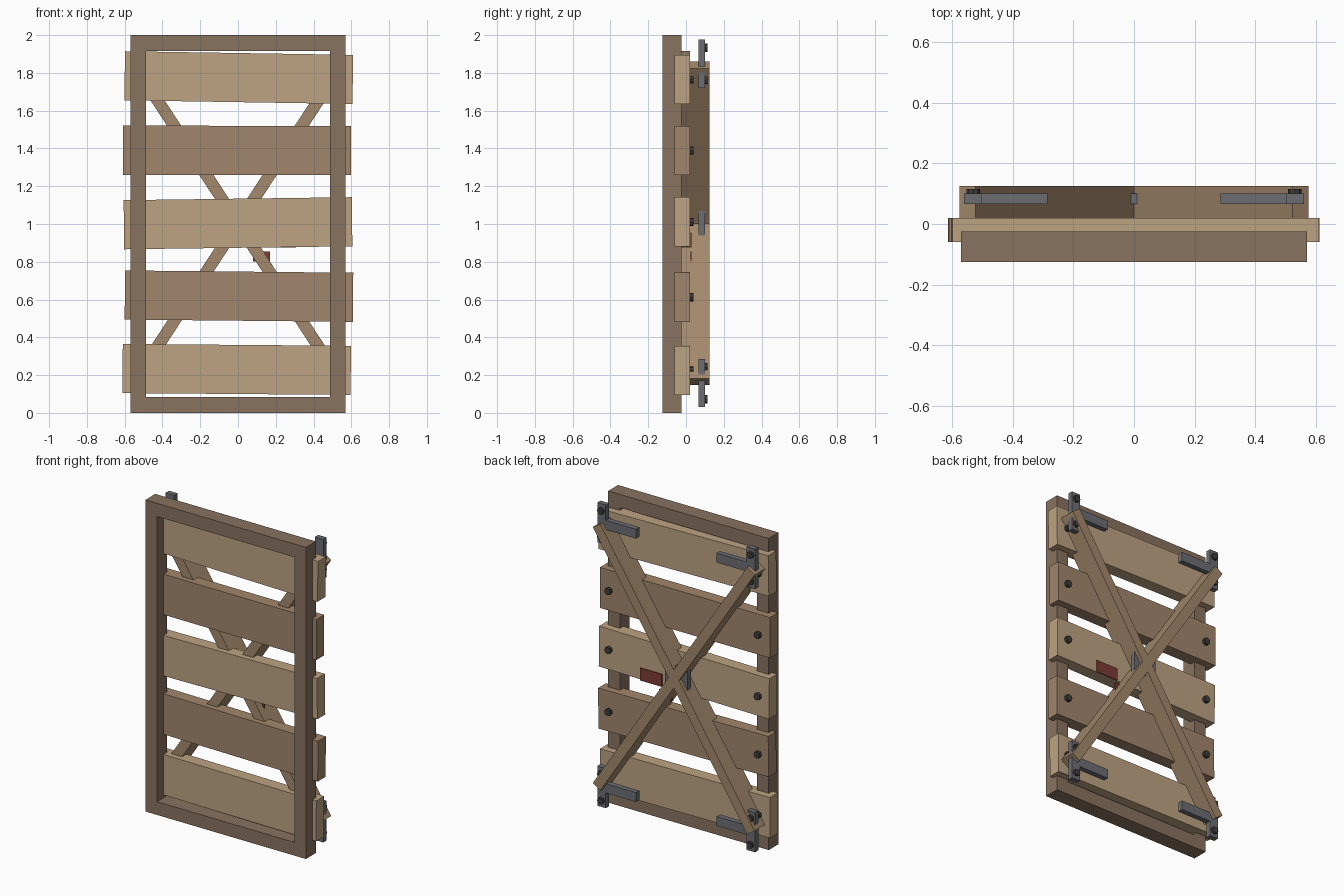
import bpy, bmesh
from math import atan2, radians, pi
from mathutils import Matrix

if "Cube" in bpy.data.objects:
    bpy.data.objects.remove(bpy.data.objects["Cube"])


def material(name, rgb):
    m = bpy.data.materials.new(name)
    m.diffuse_color = (*rgb, 1)
    m.use_nodes = True
    m.node_tree.nodes["Principled BSDF"].inputs["Base Color"].default_value = m.diffuse_color
    return m


FRAME = material("frame_wood", (0.25, 0.17, 0.115))
LIGHT = material("light_wood", (0.51, 0.37, 0.225))
DARK = material("dark_wood", (0.36, 0.24, 0.15))
BRACE = material("brace_wood", (0.37, 0.25, 0.15))
STEEL = material("steel", (0.15, 0.155, 0.17))
BOLT = material("bolt_iron", (0.05, 0.047, 0.045))
RED = material("red_tag", (0.2, 0.045, 0.035))


def finish(name, bm, mat):
    bmesh.ops.recalc_face_normals(bm, faces=bm.faces)
    me = bpy.data.meshes.new(name)
    bm.to_mesh(me)
    bm.free()
    me.materials.append(mat)
    ob = bpy.data.objects.new(name, me)
    bpy.context.collection.objects.link(ob)
    return ob


def box(name, centre, size, mat, tilt=0):
    """Box turned by tilt in the front (x-z) plane, anticlockwise."""
    bm = bmesh.new()
    bmesh.ops.create_cube(bm, size=1, matrix=Matrix.Diagonal((*size, 1)))
    ob = finish(name, bm, mat)
    ob.location = centre
    ob.rotation_euler.y = -tilt
    return ob


def bolt(name, x, y, z):
    """Eight-sided bolt head whose axis runs along y."""
    bm = bmesh.new()
    bmesh.ops.create_cone(bm, cap_ends=True, segments=8, radius1=0.022,
                          radius2=0.022, depth=0.03,
                          matrix=Matrix.Rotation(pi / 2, 4, 'X'))
    finish(name, bm, BOLT).location = (x, y, z)


# Door frame: one rectangular ring, extruded in depth
bm = bmesh.new()
corners = [(-1, 0), (1, 0), (1, 1), (-1, 1)]
outer = [bm.verts.new((sx * 0.57, -0.125, 2.0 * t)) for sx, t in corners]
inner = [bm.verts.new((sx * 0.487, -0.125, 0.085 + 1.83 * t)) for sx, t in corners]
ring = []
for i in range(4):
    j = (i + 1) % 4
    ring.append(bm.faces.new((outer[i], outer[j], inner[j], inner[i])))
ext = bmesh.ops.extrude_face_region(bm, geom=ring, use_keep_orig=True)
bmesh.ops.translate(bm, vec=(0, 0.1, 0),
                    verts=[v for v in ext["geom"] if isinstance(v, bmesh.types.BMVert)])
finish("door_frame", bm, FRAME)

# Crooked planks with a bolt at each end: (x, z, tilt)
planks = [(-0.007, 0.230, -0.008), (0.005, 0.618, -0.010), (0.0, 1.004, 0.013),
          (-0.006, 1.390, -0.001), (0.004, 1.775, -0.016)]
for i, (x, z, tilt) in enumerate(planks):
    box(f"plank_{i + 1}", (x, -0.02, z), (1.208, 0.08, 0.26),
        DARK if i % 2 else LIGHT, tilt)
    for s in (-1, 1):
        bolt(f"plank_bolt_{i + 1}_{'left' if s < 0 else 'right'}",
             s * 0.53, 0.026, z + s * 0.53 * tilt)

# Crossed diagonal braces
angle = atan2(1.53, 1)
for s, side in ((1, "rising"), (-1, "falling")):
    box(f"brace_{side}", (0, 0.05, 1.003), (2.004, 0.15, 0.063), BRACE, s * angle)

# Steel plate in the middle of the cross
box("centre_plate", (0, 0.083, 1.005), (0.16, 0.034, 0.14), STEEL)

# T-shaped corner brackets with two bolts each
for s, side in ((-1, "left"), (1, "right")):
    for z, level in ((0.158, "lower"), (1.848, "upper")):
        tag = f"{level}_{side}"
        box(f"bracket_upright_{tag}", (s * 0.53, 0.083, z), (0.06, 0.034, 0.255), STEEL)
        box(f"bracket_arm_{tag}", (s * 0.3925, 0.083, z), (0.215, 0.034, 0.06), STEEL)
        for dz, end in ((-0.085, "bottom"), (0.085, "top")):
            bolt(f"bracket_bolt_{tag}_{end}", s * 0.53, 0.1, z + dz)

# Red tags on the back
box("red_tag_large", (0.23, 0.026, 0.915), (0.155, 0.006, 0.08), RED)
box("red_tag_small", (0.125, 0.026, 0.828), (0.09, 0.006, 0.055), RED)
